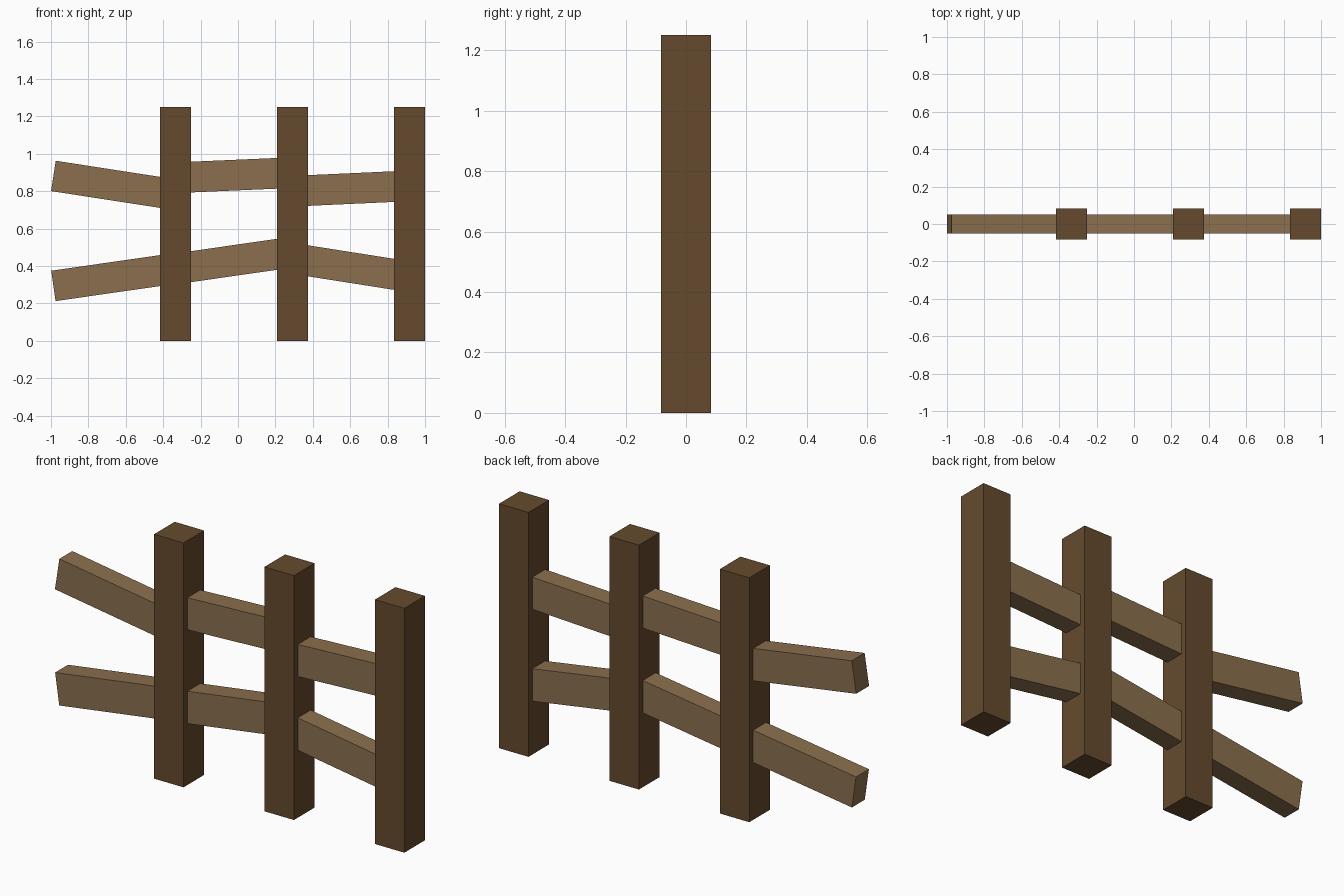
import bpy
import math

if "Cube" in bpy.data.objects:
    bpy.data.objects.remove(bpy.data.objects["Cube"])


def srgb(r, g, b):
    lin = [((c / 255 + 0.055) / 1.055) ** 2.4 for c in (r, g, b)]
    return (*lin, 1.0)


def material(name, colour):
    m = bpy.data.materials.new(name)
    m.diffuse_color = colour
    m.use_nodes = True
    m.node_tree.nodes["Principled BSDF"].inputs["Base Color"].default_value = m.diffuse_color
    return m


dark_wood = material("dark_wood", srgb(101, 74, 46))
light_wood = material("light_wood", srgb(139, 111, 78))


def box(name, centre, size, mat, tilt=0.0):
    bpy.ops.mesh.primitive_cube_add(size=1, location=centre)
    ob = bpy.context.object
    ob.name = name
    ob.scale = size
    ob.rotation_euler = (0, -tilt, 0)
    ob.data.materials.append(mat)
    return ob


POST = 1 / 6
HEIGHT = 1.25
post_x = [-1 / 3, 0.2915, 0.9165]

# Upright square posts
for i, x in enumerate(post_x):
    box(f"post_{i + 1}", (x, 0, HEIGHT / 2), (POST, POST, HEIGHT), dark_wood)


# Tilted rail through two centreline points (x, z), ending at x0 and x1
def rail(name, a, b, x0, x1):
    slope = (b[1] - a[1]) / (b[0] - a[0])
    angle = math.atan(slope)
    xm = (x0 + x1) / 2
    zm = a[1] + slope * (xm - a[0])
    box(name, (xm, 0, zm), ((x1 - x0) / math.cos(angle), 0.104, 0.164),
        light_wood, angle)


# Left rails have a free end; the others run from post to post
L, M, R = post_x
h = POST / 2
rail("upper_rail_left", (-0.987, 0.882), (L - h, 0.794), -0.987, L)
rail("lower_rail_left", (-0.987, 0.294), (L - h, 0.376), -0.987, L)
rail("upper_rail_middle", (L + h, 0.876), (M - h, 0.896), L, M)
rail("lower_rail_middle", (L + h, 0.397), (M - h, 0.463), L, M)
rail("upper_rail_right", (M + h, 0.804), (R - h, 0.825), M, R)
rail("lower_rail_right", (M + h, 0.428), (R - h, 0.356), M, R)
